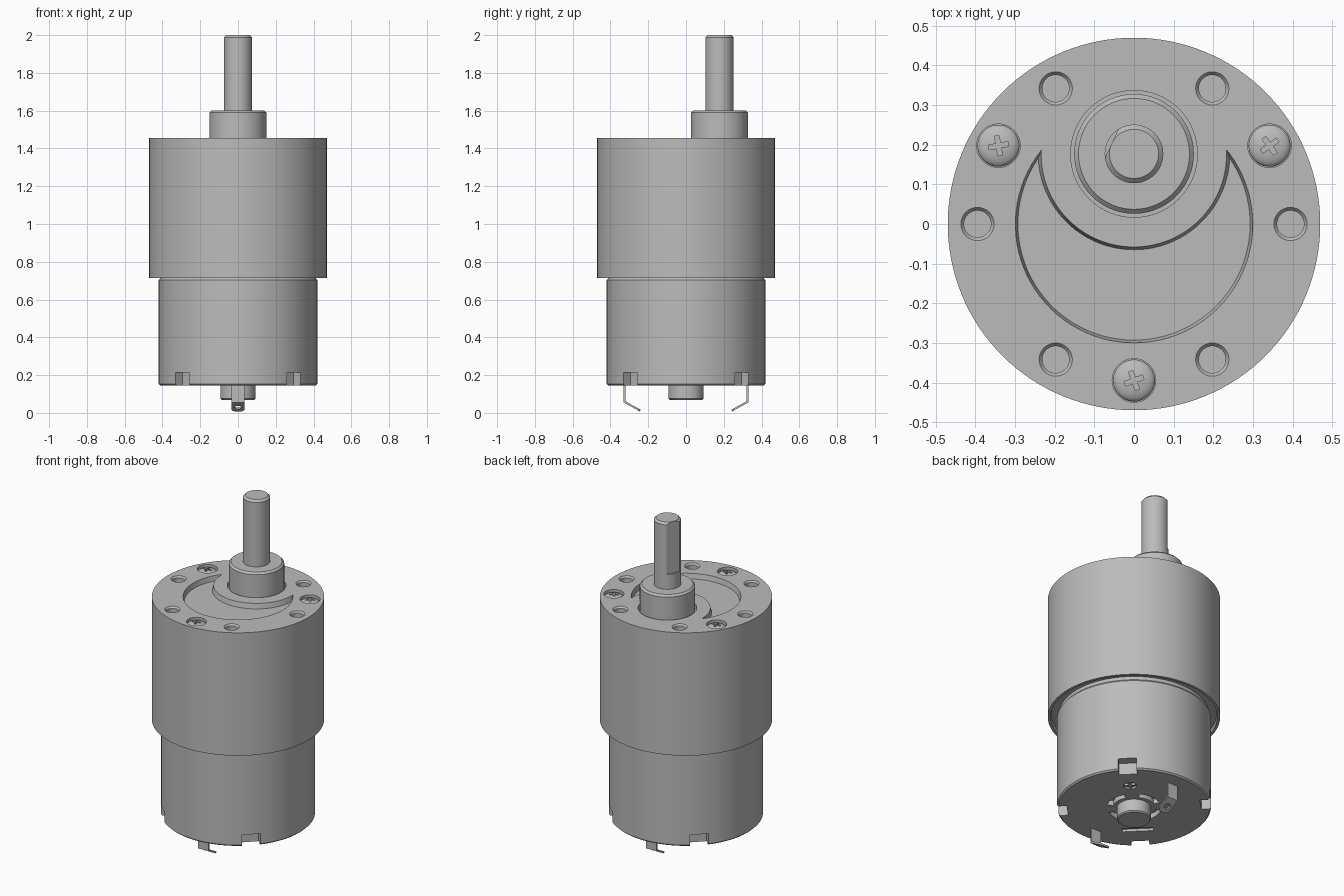
import bpy, bmesh
from math import sin, cos, pi, radians, atan2, sqrt
from mathutils import Matrix, Vector

if "Cube" in bpy.data.objects:
    bpy.data.objects.remove(bpy.data.objects["Cube"])

grey = bpy.data.materials.new("metal_grey")
grey.use_nodes = True
COLOUR = (0.5, 0.5, 0.5, 1)
grey.diffuse_color = COLOUR
grey.node_tree.nodes["Principled BSDF"].inputs["Base Color"].default_value = COLOUR

SHAFT_Y = 0.177
TOP = 1.455
BASE = 0.145
BOLT_R = 0.395


def polar(r, deg):
    return Vector((r * cos(radians(deg)), r * sin(radians(deg))))


def loft(name, rings):
    """Closed solid through rings of equal point count, capped at both ends."""
    bm = bmesh.new()
    rows = [[bm.verts.new(p) for p in ring] for ring in rings]
    n = len(rows[0])
    for a, b in zip(rows, rows[1:]):
        for j in range(n):
            k = (j + 1) % n
            bm.faces.new((a[j], a[k], b[k], b[j]))
    bm.faces.new(rows[0][::-1])
    bm.faces.new(rows[-1])
    bmesh.ops.recalc_face_normals(bm, faces=bm.faces)
    mesh = bpy.data.meshes.new(name)
    bm.to_mesh(mesh)
    bm.free()
    obj = bpy.data.objects.new(name, mesh)
    bpy.context.collection.objects.link(obj)
    return obj


def lathe(name, profile, centre=(0, 0), n=48):
    return loft(name, [[(centre[0] + r * cos(2 * pi * j / n),
                         centre[1] + r * sin(2 * pi * j / n), z)
                        for j in range(n)] for r, z in profile])


def prism(name, pts, z0, z1):
    return loft(name, [[(x, y, z) for x, y in pts] for z in (z0, z1)])


def rect(centre, deg, radial, tangential):
    """Rectangle outline turned to the given angle."""
    u, v = polar(radial / 2, deg), polar(tangential / 2, deg + 90)
    return [centre - u - v, centre + u - v, centre + u + v, centre - u + v]


def cross(centre, deg, arm, half):
    pts = []
    for k in range(4):
        u, v = polar(1, deg + 90 * k), polar(1, deg + 90 * k + 90)
        pts += [centre + u * arm - v * half, centre + u * arm + v * half,
                centre + u * half + v * half]
    return pts


def cut(obj, cutters):
    for c in cutters:
        m = obj.modifiers.new("cut", 'BOOLEAN')
        m.operation, m.solver, m.object = 'DIFFERENCE', 'EXACT', c
    bpy.context.view_layer.update()
    graph = bpy.context.evaluated_depsgraph_get()
    mesh = bpy.data.meshes.new_from_object(obj.evaluated_get(graph))
    obj.modifiers.clear()
    obj.data = mesh
    for c in cutters:
        bpy.data.objects.remove(c)


def finish(obj):
    obj.data.materials.clear()
    obj.data.materials.append(grey)
    obj.data.shade_smooth()
    obj.data.set_sharp_from_angle(angle=radians(30))


def crescent(big, small, z, n=64):
    """Outline between the big circle and the circle around the shaft."""
    y = (big ** 2 - small ** 2 + SHAFT_Y ** 2) / (2 * SHAFT_Y)
    x = sqrt(big ** 2 - y ** 2)
    a, b = atan2(y, x), atan2(y - SHAFT_Y, x)
    pts = []
    for i in range(n + 1):
        t = a - (pi + 2 * a) * i / n
        pts.append((big * cos(t), big * sin(t), z))
    for i in range(1, n):
        t = -pi - b + (pi + 2 * b) * i / n
        pts.append((small * cos(t), SHAFT_Y + small * sin(t), z))
    return pts


parts = []

# Gearbox housing with crescent recess, shaft well, mounting holes, screw seats
gearbox = lathe("gearbox_housing", [(0.45, 0.735), (0.455, 0.715), (0.47, 0.715),
                                    (0.47, TOP)], n=128)
cutters = [loft("crescent_cutter", [crescent(0.293, 0.242, TOP - 0.03),
                                    crescent(0.307, 0.228, TOP + 0.03)]),
           lathe("well_cutter", [(0.16, TOP - 0.03), (0.16, TOP + 0.03)],
                 (0, SHAFT_Y), 64)]
for k in range(6):
    cutters.append(lathe("hole_cutter", [(0.034, TOP - 0.12), (0.034, TOP - 0.01),
                                         (0.05, TOP + 0.01)], polar(BOLT_R, 60 * k), 32))
for k in range(3):
    cutters.append(lathe("seat_cutter", [(0.055, TOP - 0.07), (0.055, TOP + 0.03)],
                         polar(BOLT_R, 30 + 120 * k), 32))
cut(gearbox, cutters)
parts.append(gearbox)

# Domed cross-head screws
for k, turn in enumerate((35, 10, 20)):
    c = polar(BOLT_R, 30 + 120 * k)
    dome = [(0.053 * cos(radians(t)), TOP - 0.022 + 0.02 * sin(radians(t)))
            for t in range(0, 88, 12)]
    screw = lathe(f"screw_{k + 1}", [(0.053, TOP - 0.08)] + dome, c, 40)
    cut(screw, [prism("cross_cutter", cross(c, turn, 0.025, 0.006),
                      TOP - 0.022, TOP + 0.02)])
    parts.append(screw)

# Bearing boss and flatted output shaft
parts.append(lathe("bearing_boss", [(0.151, TOP - 0.04), (0.151, 1.589), (0.14, 1.6)],
                   (0, SHAFT_Y), 64))
shaft = lathe("output_shaft", [(0.074, 1.58), (0.074, 1.988), (0.062, 2.0)],
              (0, SHAFT_Y), 48)
flat_mid = Vector((0, SHAFT_Y)) + polar(0.062 + 0.05, 155)
cut(shaft, [prism("flat_cutter", rect(flat_mid, 155, 0.1, 0.3), 1.69, 2.1)])
parts.append(shaft)

# Motor can with rim notches, vents and polarity marks on the end face
motor = lathe("motor_can", [(0.412, BASE), (0.42, BASE + 0.008), (0.42, 0.703),
                            (0.41, 0.715), (0.41, 0.74)], n=128)
cutters = []
for k in range(4):
    a = 45 + 90 * k
    cutters.append(prism("notch_cutter", rect(polar(0.43, a), a, 0.13, 0.1),
                         BASE - 0.02, 0.215))
    arc = [90 * k - 28 + 7 * i for i in range(9)]
    cutters.append(prism("vent_cutter", [polar(0.15, t) for t in arc]
                         + [polar(0.115, t) for t in arc[::-1]],
                         BASE - 0.02, BASE + 0.03))
plus_at, minus_at = polar(0.24, 45), polar(0.24, 225)
cutters.append(lathe("plus_cutter", [(0.036, BASE - 0.02), (0.036, BASE + 0.012)],
                     plus_at, 32))
cutters.append(prism("minus_cutter", rect(minus_at, 225, 0.035, 0.17),
                     BASE - 0.02, BASE + 0.015))
cut(motor, cutters)
parts.append(motor)
parts.append(prism("plus_mark", cross(plus_at, 45, 0.03, 0.007), BASE, BASE + 0.014))

# Rear bearing hub
parts.append(lathe("rear_hub", [(0.086, 0.068), (0.093, 0.075), (0.093, BASE + 0.02)]))

# Bent solder terminals with an eyelet, one on each side
for name, s in (("front_terminal", -1), ("back_terminal", 1)):
    line = [(0.33, 0.2), (0.33, 0.055), (0.245, 0.008),
            (0.24, 0.017), (0.32, 0.061), (0.32, 0.2)]
    tab = loft(name, [[(x, s * y, z) for y, z in line] for x in (-0.034, 0.034)])
    # Round the corners of the bent tip
    bm = bmesh.new()
    bm.from_mesh(tab.data)
    tips = [e for e in bm.edges if all(abs(v.co.y) < 0.25 for v in e.verts)
            and abs(e.verts[0].co.x - e.verts[1].co.x) < 0.01]
    bmesh.ops.bevel(bm, geom=tips, offset=0.02, segments=4, profile=0.5,
                    affect='EDGES')
    bm.to_mesh(tab.data)
    bm.free()
    eye = lathe("eyelet_cutter", [(0.018, -0.03), (0.018, 0.03)], n=24)
    tilt = Vector((0, s * 0.047, -0.085)).to_track_quat('Z', 'Y').to_matrix().to_4x4()
    eye.data.transform(Matrix.Translation((0, s * 0.28, 0.034)) @ tilt)
    cut(tab, [eye])
    parts.append(tab)

for p in parts:
    finish(p)
